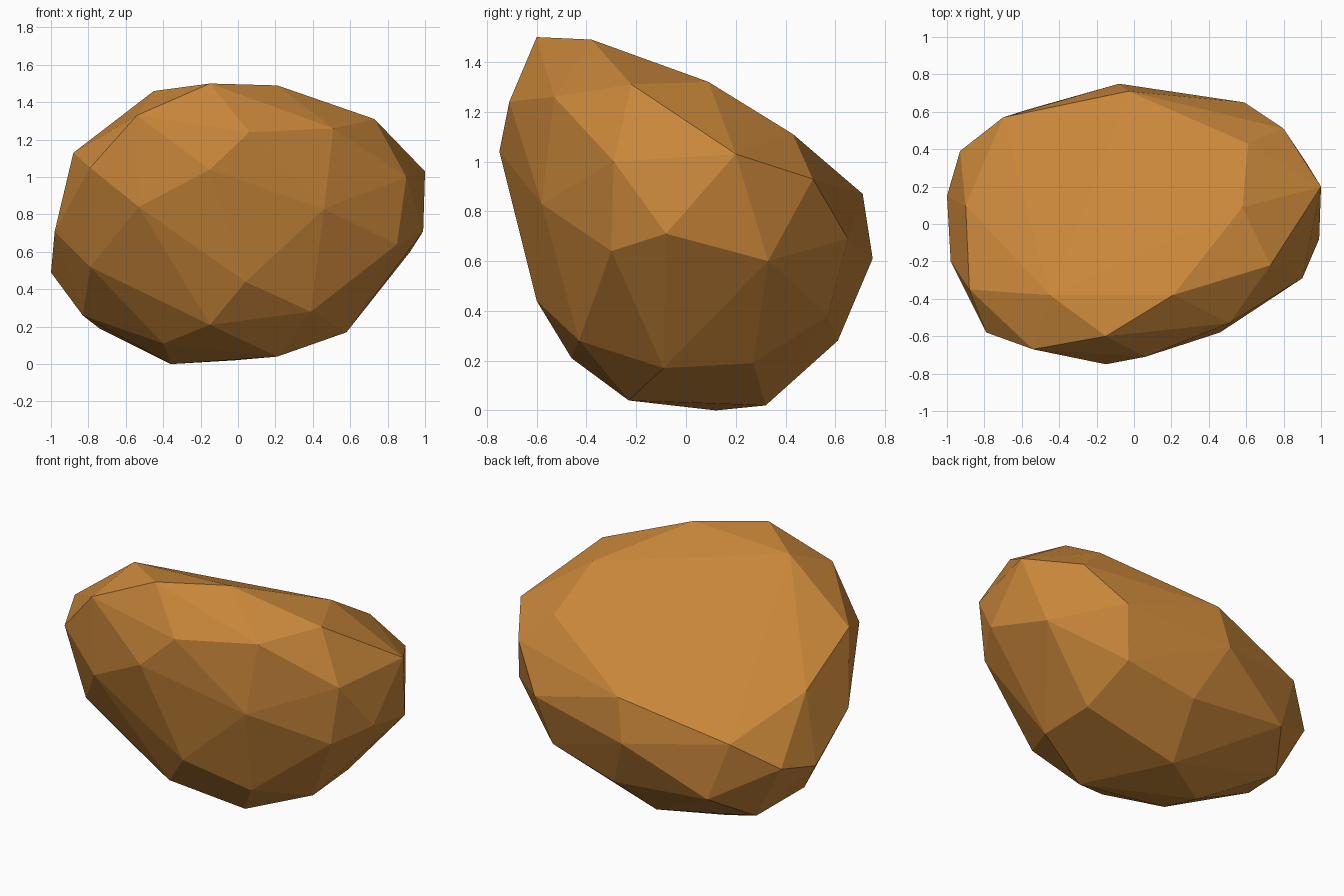
import bpy, bmesh

# Rock corners, grouped in bands from the base to the crown
base = [(-.36, .12, 0), (-.02, .32, .02), (.21, -.23, .04), (-.40, -.21, .11)]
lower = [(-.15, -.46, .21), (.39, -.43, .28), (.58, -.09, .17), (.57, .27, .19),
         (.52, .57, .38), (.07, .61, .28), (-.575, .61, .34), (-.74, .365, .19),
         (-.83, .02, .26), (.04, -.60, .44), (-.79, -.37, .52), (-1, .15, .49)]
middle = [(-.98, -.20, .71), (-.53, -.66, .84), (.46, -.58, .83), (.85, -.30, .64),
          (.99, -.08, .71), (.92, .33, .60), (.59, .65, .69), (-.08, .75, .61),
          (-.70, .57, .70), (-.93, .39, .54)]
upper = [(-.79, -.58, 1.05), (-.15, -.75, 1.04), (.90, -.29, 1.0), (1, .20, 1.03),
         (.80, .51, .93), (-.03, .71, .87), (-.90, .10, .91), (-.88, -.35, 1.13)]
crown = [(-.54, -.67, 1.33), (.06, -.71, 1.24), (.51, -.53, 1.26), (.73, -.22, 1.31),
         (.58, .09, 1.32), (.61, .43, 1.11), (-.25, .12, 1.20), (-.45, -.38, 1.46),
         (-.15, -.60, 1.50), (.21, -.38, 1.49)]

# Wrap the corners in a faceted convex shell
bm = bmesh.new()
for co in base + lower + middle + upper + crown:
    bm.verts.new(co)
hull = bmesh.ops.convex_hull(bm, input=bm.verts[:])
loose = [v for v in bm.verts if not v.link_faces]
bmesh.ops.delete(bm, geom=loose, context='VERTS')
bmesh.ops.recalc_face_normals(bm, faces=bm.faces[:])

mesh = bpy.data.meshes.new("rock")
bm.to_mesh(mesh)
bm.free()

# Single ochre colour
ochre = bpy.data.materials.new("ochre_brown")
ochre.diffuse_color = (.58, .24, .042, 1)
mesh.materials.append(ochre)

rock = bpy.data.objects.new("rock", mesh)
bpy.context.collection.objects.link(rock)
